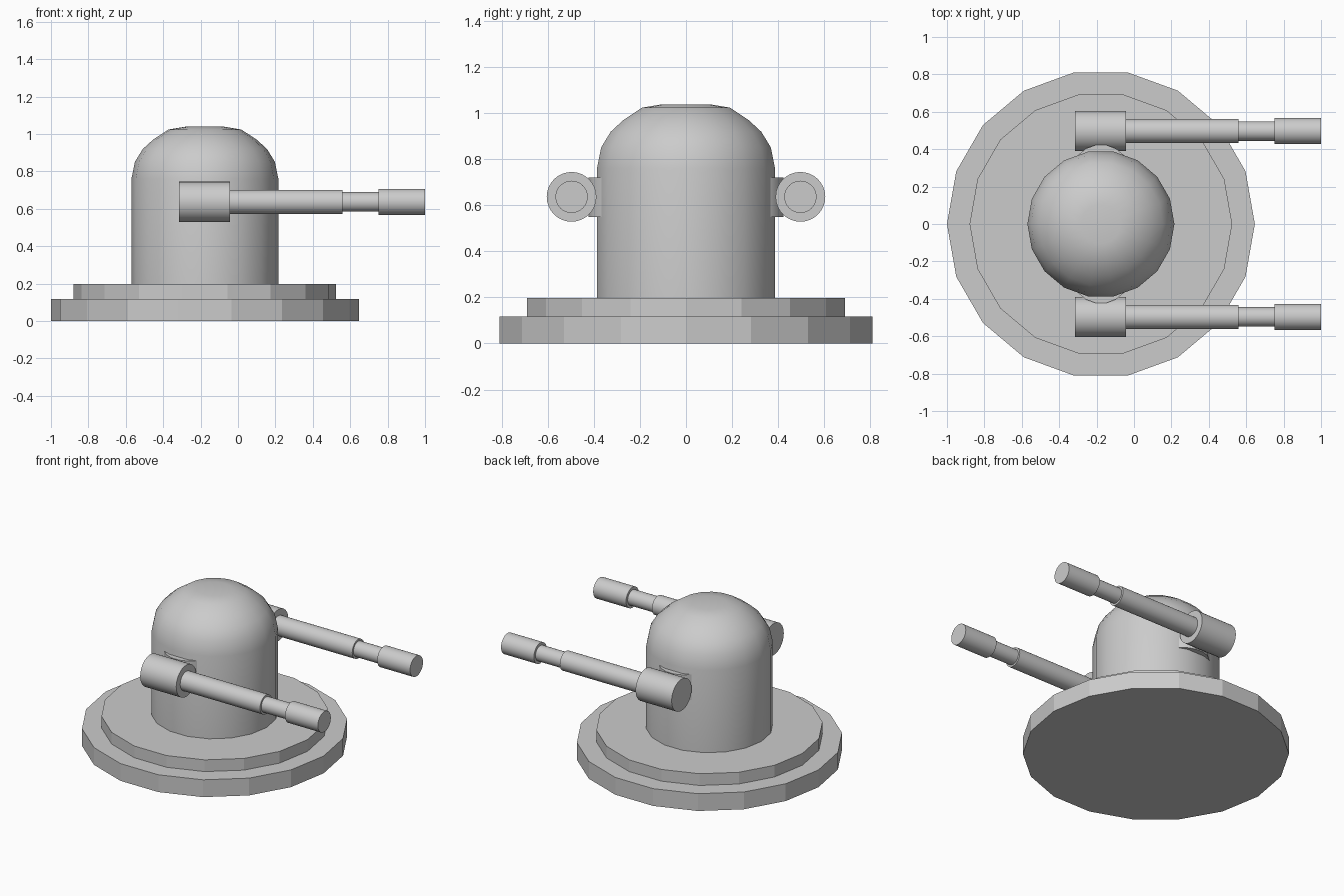
import bpy, math

if "Cube" in bpy.data.objects:
    bpy.data.objects.remove(bpy.data.objects["Cube"])

CX = -0.177   # centre of the round base in x
AXIS_Z = 0.637


def smooth(ob, angle=35):
    bpy.ops.object.select_all(action='DESELECT')
    ob.select_set(True)
    bpy.context.view_layer.objects.active = ob
    bpy.ops.object.shade_smooth_by_angle(angle=math.radians(angle))


def lathe(name, profile, sides, place, smooth_it=True):
    """Revolve (radius, height) points; place maps (a, b, height) to world."""
    verts, faces = [], []
    for r, h in profile:
        for i in range(sides):
            t = 2 * math.pi * i / sides
            verts.append(place(r * math.cos(t), r * math.sin(t), h))
    for k in range(len(profile) - 1):
        for i in range(sides):
            j = (i + 1) % sides
            faces.append((k * sides + i, k * sides + j,
                          (k + 1) * sides + j, (k + 1) * sides + i))
    last = (len(profile) - 1) * sides
    faces.append(tuple(reversed(range(sides))))
    faces.append(tuple(range(last, last + sides)))
    mesh = bpy.data.meshes.new(name)
    mesh.from_pydata(verts, [], faces)
    ob = bpy.data.objects.new(name, mesh)
    bpy.context.collection.objects.link(ob)
    if smooth_it:
        smooth(ob)
    return ob


def upright(y=0.0):
    return lambda a, b, h: (CX + a, y + b, h)


def along_x(y):
    return lambda a, b, h: (h, y + a, AXIS_Z + b)


# Two-step faceted base
lathe("base_lower", [(0.823, 0), (0.823, 0.118)], 18, upright(), False)
lathe("base_upper", [(0.702, 0.118), (0.702, 0.198)], 18, upright(), False)

# Domed turret
lathe("turret", [(0.393, 0.198), (0.393, 0.76), (0.374, 0.852), (0.332, 0.92),
                 (0.277, 0.97), (0.195, 1.024), (0.105, 1.039)], 18, upright())

# Gun on each side: mount, housing and stepped barrel
for side, s in (("left", 1), ("right", -1)):
    lathe("gun_mount_" + side, [(0.16, 0.55), (0.16, 0.722)], 18, upright(s * 0.265))
    lathe("gun_" + side,
          [(0.108, -0.315), (0.108, -0.043), (0.065, -0.043), (0.065, 0.56),
           (0.052, 0.56), (0.052, 0.752), (0.07, 0.752), (0.07, 1.0)],
          32, along_x(s * 0.497))
